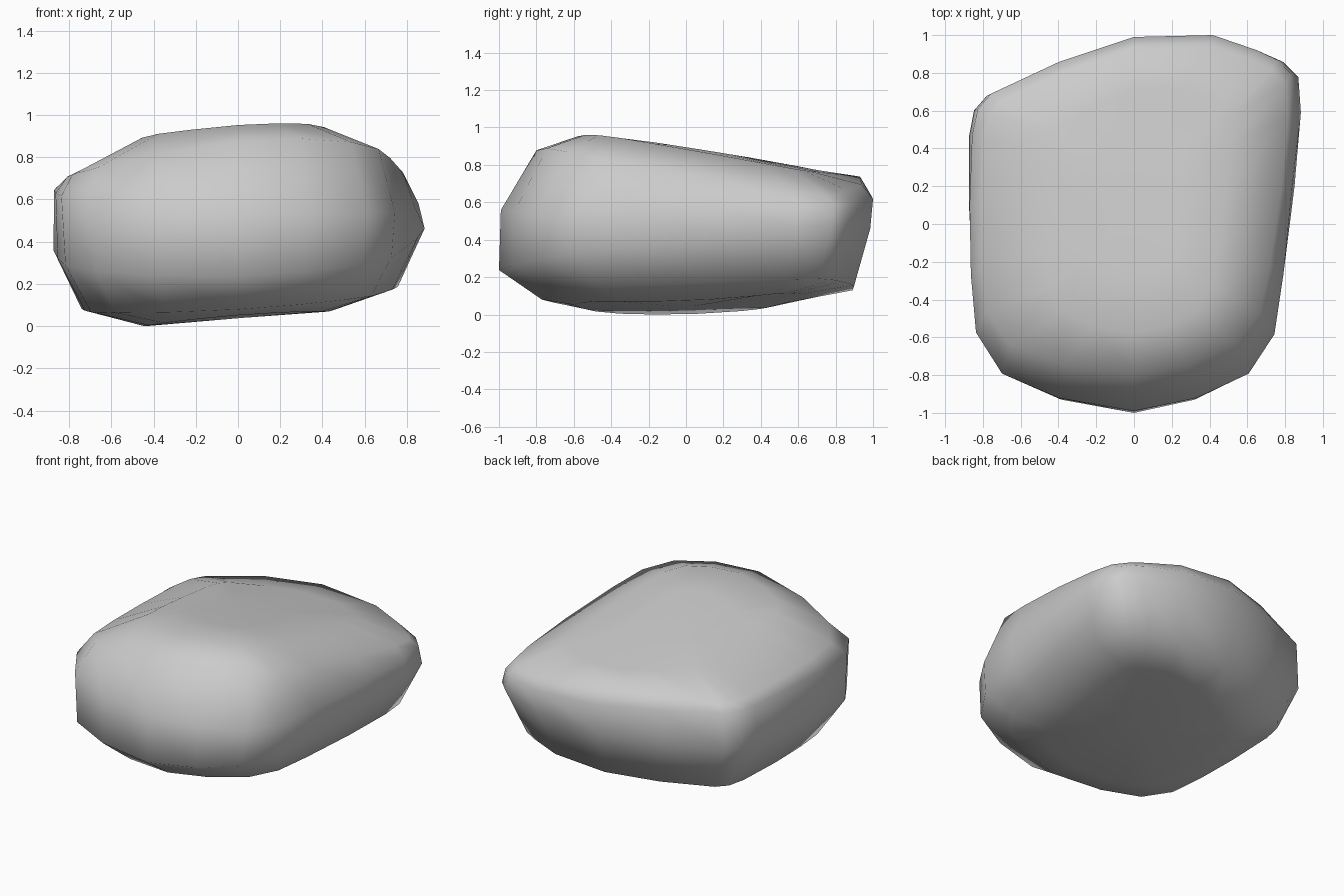
import bpy
import bmesh

cube = bpy.data.objects.get("Cube")
if cube:
    bpy.data.objects.remove(cube, do_unlink=True)

# Widest plan outline of the boulder
OUTLINE = [(.76, -.59), (.62, -.8), (.34, -.93), (0, -1), (-.4, -.93), (-.7, -.8),
           (-.84, -.58), (-.87, -.27), (-.88, .1), (-.87, .47), (-.84, .61),
           (-.77, .69), (-.4, .86), (0, .99), (.43, 1), (.67, .92), (.78, .87),
           (.86, .79), (.88, .6), (.86, .2), (.81, -.27)]


def top_plane(x, y):
    return .87 + .028 * x - .141 * y - .085 * x * y


# Layers from bottom to top: left side scale front/back, right side scale
# front/back, depth scale front/back, height rule
LAYERS = [
    ((.50, .52), (.52, .55), (.60, .62),
     lambda x, y: .04 + .08 * x + .03 * y + .09 * y * y),
    ((.82, .86), (.82, .87), (.77, .90),
     lambda x, y: .105 + .06 * x + .03 * y + .04 * x * x),
    ((.96, 1.02), (.94, 1.02), (1.0, .985),
     lambda x, y: .34 + .10 * y + .03 * x + .05 * x * x),
    ((1.0, .98), (.98, .97), (.99, 1.0),
     lambda x, y: .60 + .04 * y - .05 * x),
    ((.94, .91), (.86, .94), (.80, .94),
     lambda x, y: top_plane(x, y) - .055 + .06 * y - .13 * x * x),
    ((.54, .54), (.52, .60), (.58, .72),
     lambda x, y: top_plane(x, y) + .003),
    ((.27, .27), (.27, .30), (.28, .34),
     lambda x, y: top_plane(x, y) + .02),
]

bm = bmesh.new()


def make_ring(layer):
    left, right, depth, height = layer
    ring = []
    for x, y in OUTLINE:
        front, back = left if x < 0 else right
        px = x * (front + (back - front) * (y + 1) / 2)
        py = y * depth[y > 0]
        ring.append(bm.verts.new((px, py, height(px, py))))
    return ring


def close_cap(ring, z):
    centre = bm.verts.new((0, 0, z))
    for a, b in zip(ring, ring[1:] + ring[:1]):
        bm.faces.new((a, b, centre))


rings = [make_ring(layer) for layer in LAYERS]
n = len(OUTLINE)
for low, high in zip(rings, rings[1:]):
    for i in range(n):
        j = (i + 1) % n
        bm.faces.new((low[i], low[j], high[j], high[i]))
close_cap(rings[0], .04)
close_cap(rings[-1], .895)

# Rest the boulder on the ground
lowest = min(v.co.z for v in bm.verts)
for v in bm.verts:
    v.co.z -= lowest
bmesh.ops.recalc_face_normals(bm, faces=bm.faces)
for f in bm.faces:
    f.smooth = True

mesh = bpy.data.meshes.new("boulder")
bm.to_mesh(mesh)
bm.free()
boulder = bpy.data.objects.new("boulder", mesh)
bpy.context.collection.objects.link(boulder)

# Plain grey stone
stone = bpy.data.materials.new("grey stone")
stone.use_nodes = True
colour = (.6, .6, .6, 1)
stone.diffuse_color = colour
stone.node_tree.nodes["Principled BSDF"].inputs["Base Color"].default_value = colour
mesh.materials.append(stone)
